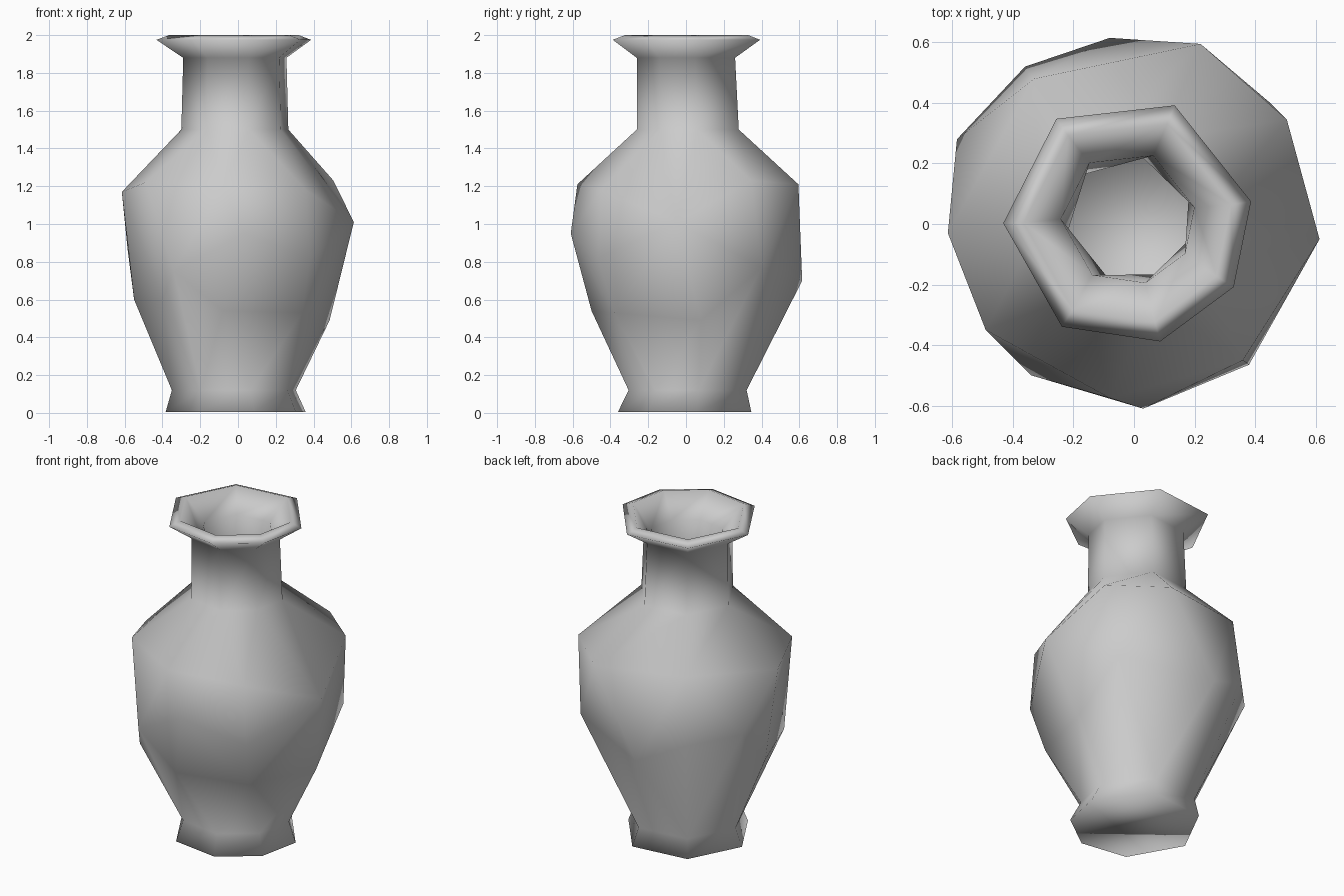
import bpy, bmesh
from math import sin, cos, radians

if "Cube" in bpy.data.objects:
    bpy.data.objects.remove(bpy.data.objects["Cube"])

ANGLES = [9, 68, 125, 181, 238, 285, 328]  # uneven seven-sided rings
BELLY = [(-0.615, -0.03, 1.17), (-0.33, 0.48, 1.24), (0.22, 0.595, 1.21), (0.505, 0.345, 1.23),
         (0.36, -0.45, 1.18), (-0.08, -0.575, 1.21), (-0.49, -0.35, 1.22),
         (0.613, -0.05, 1.01), (0.03, -0.61, 0.95), (-0.08, 0.615, 0.7), (-0.585, 0.28, 0.87),
         (-0.36, 0.52, 0.83), (0.45, 0.4, 0.77), (-0.34, -0.5, 0.75), (0.38, -0.465, 0.82),
         (0.485, 0.08, 0.49), (0.34, -0.38, 0.53), (-0.08, -0.5, 0.54), (-0.55, 0.0, 0.6),
         (-0.4, -0.4, 0.6)]
bm = bmesh.new()


def ring(z, r, cx=-0.02, cy=0.0, twist=0):
    return [bm.verts.new((cx + r * cos(radians(a + twist)), cy + r * sin(radians(a + twist)), z))
            for a in ANGLES]


def bands(rings):
    for a, b in zip(rings, rings[1:]):
        for i in range(len(a)):
            j = (i + 1) % len(a)
            bm.faces.new((a[i], a[j], b[j], b[i]))


# Faceted belly: hull around the belly points, left open at waist and neck
waist = ring(0.12, 0.33, -0.02, 0.015)
neck_base = ring(1.5, 0.285, -0.015, 0.015)
pts = [bm.verts.new(p) for p in BELLY]
bmesh.ops.convex_hull(bm, input=waist + neck_base + pts)
caps = [f for f in bm.faces
        if all(v in waist for v in f.verts) or all(v in neck_base for v in f.verts)]
bmesh.ops.delete(bm, geom=caps, context='FACES_ONLY')
bmesh.ops.delete(bm, geom=[v for v in pts if not v.link_faces], context='VERTS')

# Flared foot with a flat underside
foot = ring(0.005, 0.373, -0.01, 0.0)
bands([foot, waist])
bm.faces.new(foot)

# Neck, flared rim and the hollow inside
inside = [neck_base,
          ring(1.88, 0.275, -0.015, 0.005),
          ring(1.975, 0.412, -0.02, 0.01),
          ring(2.0, 0.345, -0.02, 0.01),
          ring(1.87, 0.222, -0.02, 0.02),
          ring(1.5, 0.21, -0.015, 0.02, 12),
          ring(1.15, 0.48, 0, 0, 12),
          ring(0.6, 0.42, 0, 0, 12),
          ring(0.12, 0.25, 0, 0, 12)]
bands(inside)
bm.faces.new(inside[-1])
bmesh.ops.recalc_face_normals(bm, faces=bm.faces)
for f in bm.faces:
    f.smooth = True

mesh = bpy.data.meshes.new("vase")
bm.to_mesh(mesh)
bm.free()
vase = bpy.data.objects.new("vase", mesh)
bpy.context.collection.objects.link(vase)
